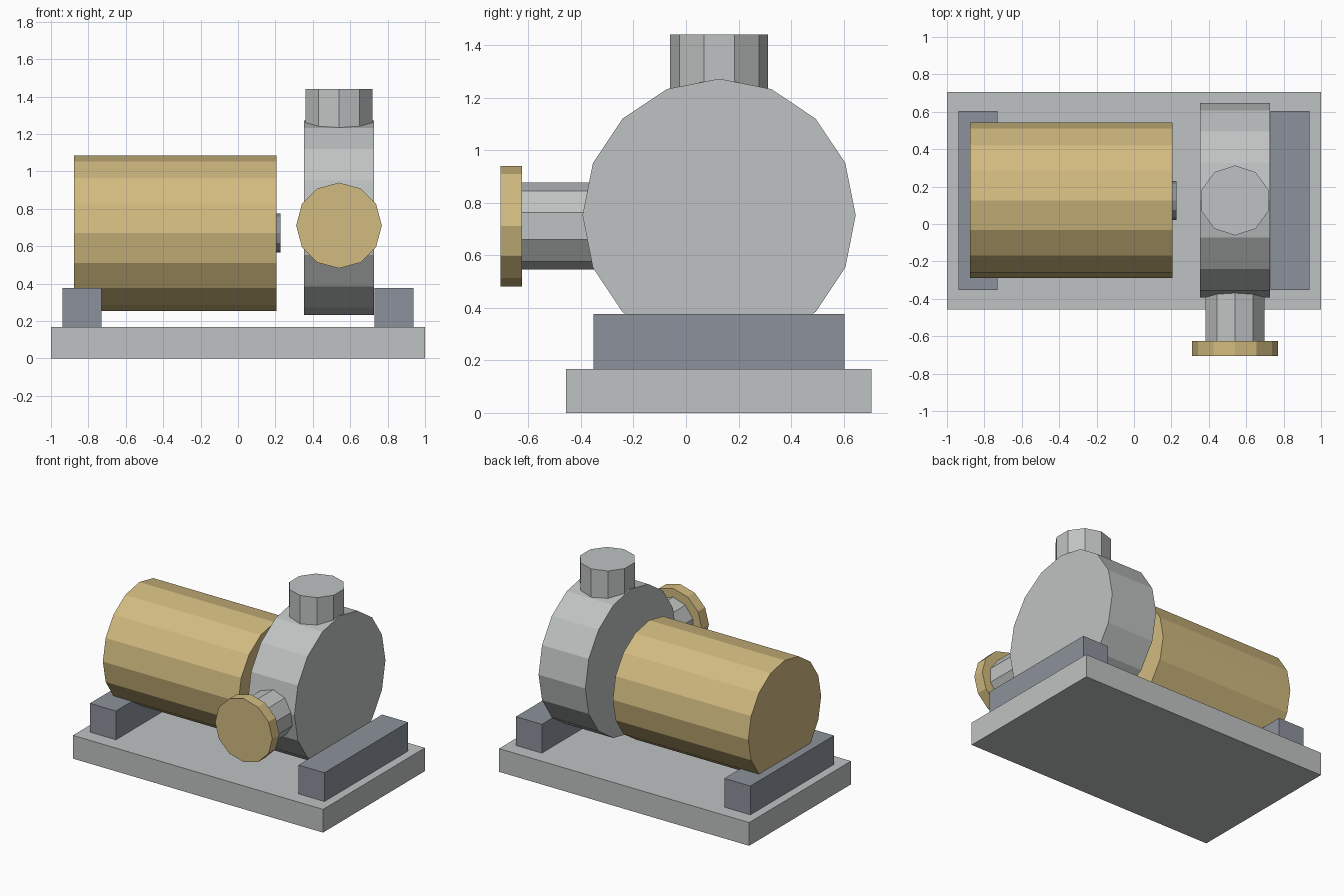
import bpy
import bmesh
import math
from mathutils import Vector

cube = bpy.data.objects.get("Cube")
if cube:
    bpy.data.objects.remove(cube, do_unlink=True)


def material(name, rgb):
    mat = bpy.data.materials.new(name)
    mat.use_nodes = True
    mat.diffuse_color = (*rgb, 1)
    mat.node_tree.nodes["Principled BSDF"].inputs["Base Color"].default_value = (*rgb, 1)
    return mat


light_grey = material("light grey", (0.52, 0.545, 0.54))
slate_grey = material("slate grey", (0.265, 0.285, 0.325))
brass = material("brass", (0.645, 0.497, 0.216))


def finish(name, bm, mat):
    bmesh.ops.recalc_face_normals(bm, faces=bm.faces)
    mesh = bpy.data.meshes.new(name)
    bm.to_mesh(mesh)
    bm.free()
    mesh.materials.append(mat)
    obj = bpy.data.objects.new(name, mesh)
    bpy.context.collection.objects.link(obj)
    return obj


def box(name, low, high, mat):
    low, high = Vector(low), Vector(high)
    bm = bmesh.new()
    bmesh.ops.create_cube(bm, size=1)
    for v in bm.verts:
        v.co = (low + high) / 2 + v.co * (high - low)
    return finish(name, bm, mat)


def prism(name, start, end, radius, sides, corner, mat):
    """Faceted cylinder from start to end, with its first corner in the given direction."""
    start, end, u = Vector(start), Vector(end), Vector(corner)
    w = (end - start).normalized().cross(u)
    bm = bmesh.new()
    ring = []
    for i in range(sides):
        a = math.tau * i / sides
        ring.append(bm.verts.new(start + radius * (math.cos(a) * u + math.sin(a) * w)))
    base = bm.faces.new(ring)
    # Keep the starting cap and extrude its copy to the far end
    geom = bmesh.ops.extrude_face_region(bm, geom=[base], use_keep_orig=True)["geom"]
    verts = [g for g in geom if isinstance(g, bmesh.types.BMVert)]
    bmesh.ops.translate(bm, vec=end - start, verts=verts)
    return finish(name, bm, mat)


UP = (0, 0, 1)
AXIS_Y = 0.126   # shared depth of motor and casing
PUMP_X = 0.54    # middle of the casing and its pipes

# Base plate and the two support rails
box("base_plate", (-1, -0.457, 0), (1, 0.707, 0.168), light_grey)
for side, name in ((-1, "right_support"), (1, "left_support")):
    xs = sorted((side * 0.73, side * 0.938))
    box(name, (xs[0], -0.352, 0.168), (xs[1], 0.604, 0.376), slate_grey)

# Motor and shaft stub
prism("motor_body", (-0.878, AXIS_Y, 0.67), (0.206, AXIS_Y, 0.67), 0.416, 16, UP, brass)
prism("motor_shaft", (0.1, AXIS_Y, 0.67), (0.226, AXIS_Y, 0.67), 0.104, 12, UP, slate_grey)

# Pump casing with outlet on top
prism("pump_casing", (0.353, AXIS_Y, 0.752), (0.727, AXIS_Y, 0.752), 0.52, 16, UP, light_grey)
prism("outlet_pipe", (PUMP_X, AXIS_Y, 1.1), (PUMP_X, AXIS_Y, 1.44), 0.187, 10, (0, 1, 0), light_grey)

# Inlet pipe and flange at the front
prism("inlet_pipe", (PUMP_X, -0.63, 0.711), (PUMP_X, -0.2, 0.711), 0.166, 10, UP, light_grey)
prism("inlet_flange", (PUMP_X, -0.706, 0.711), (PUMP_X, -0.625, 0.711), 0.229, 12, UP, brass)
